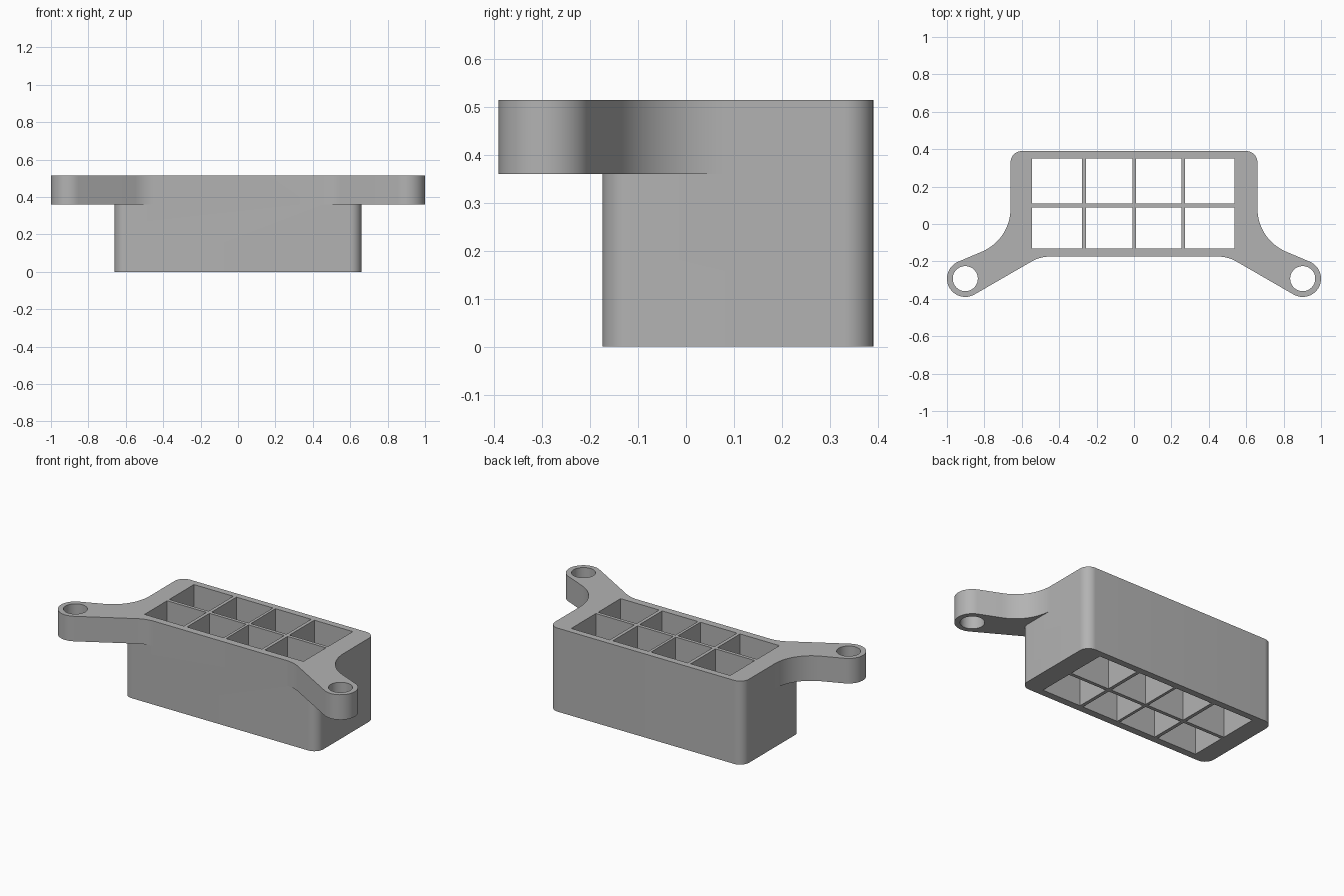
import bpy, bmesh
from math import sin, cos, tan, pi, radians
from mathutils import Vector

cube = bpy.data.objects.get("Cube")
if cube:
    bpy.data.objects.remove(cube)

TOP, EAR_Z = 0.514, 0.36
HALF_X, FRONT, BACK = 0.66, -0.174, 0.39
EAR = Vector((0.902, -0.292))
EAR_R, HOLE_R = 0.098, 0.067

grey = bpy.data.materials.new("plain grey")
grey.use_nodes = True
colour = (0.45, 0.45, 0.45, 1)
grey.diffuse_color = colour
grey.node_tree.nodes["Principled BSDF"].inputs["Base Color"].default_value = colour


def fillet(corners, steps=14):
    """Round each (x, y, radius) corner of a closed outline."""
    out = []
    for i, (x, y, r) in enumerate(corners):
        p = Vector((x, y))
        a = (Vector(corners[i - 1][:2]) - p).normalized()
        b = (Vector(corners[(i + 1) % len(corners)][:2]) - p).normalized()
        if r == 0:
            out.append(p)
            continue
        half = a.angle(b) / 2
        centre = p + (a + b).normalized() * (r / sin(half))
        start = p + a * (r / tan(half)) - centre
        end = p + b * (r / tan(half)) - centre
        turn = start.angle_signed(end)
        for k in range(steps + 1):
            t = -turn * k / steps
            out.append(centre + Vector((start.x * cos(t) - start.y * sin(t),
                                        start.x * sin(t) + start.y * cos(t))))
    return out


def circle(centre, r, n=48):
    return [centre + r * Vector((cos(2 * pi * i / n), sin(2 * pi * i / n))) for i in range(n)]


def prism(name, outline, z0, z1):
    bm = bmesh.new()
    face = bm.faces.new([bm.verts.new((p.x, p.y, z0)) for p in outline])
    new = bmesh.ops.extrude_face_region(bm, geom=[face])["geom"]
    bmesh.ops.translate(bm, vec=(0, 0, z1 - z0),
                        verts=[v for v in new if isinstance(v, bmesh.types.BMVert)])
    bmesh.ops.recalc_face_normals(bm, faces=bm.faces)
    mesh = bpy.data.meshes.new(name)
    bm.to_mesh(mesh)
    bm.free()
    mesh.materials.append(grey)
    obj = bpy.data.objects.new(name, mesh)
    bpy.context.collection.objects.link(obj)
    return obj


def combine(target, tool, operation):
    mod = target.modifiers.new(operation.lower(), "BOOLEAN")
    mod.object, mod.operation, mod.solver = tool, operation, "EXACT"
    bpy.context.view_layer.objects.active = target
    bpy.ops.object.modifier_apply(modifier=mod.name)
    bpy.data.objects.remove(tool)


# Top flange: half outline of the block and one swept ear, mirrored
up, low = radians(157), radians(150)          # edge directions towards the ear tip
up_dir, low_dir = Vector((-cos(up), -sin(up))), Vector((-cos(low), -sin(low)))
up_pt = EAR + EAR_R * Vector((sin(up), -cos(up)))
low_pt = EAR - EAR_R * Vector((sin(low), -cos(low)))
up_corner = up_pt + up_dir * ((HALF_X - up_pt.x) / up_dir.x)
low_corner = low_pt + low_dir * ((FRONT - low_pt.y) / low_dir.y)
right = fillet([(0, FRONT, 0), (*low_corner, 0.2), (*low_pt, 0), (*up_pt, 0),
                (*up_corner, 0.25), (HALF_X, BACK, 0.06), (0, BACK, 0)])
# Rounded ear end between the two straight edges
first, last = low - pi * 1.5, up - pi / 2
first = (low_pt - EAR).angle_signed(Vector((1, 0)))
last = (up_pt - EAR).angle_signed(Vector((1, 0)))
tip = [EAR + EAR_R * Vector((cos(a), sin(a)))
       for a in (first + (last - first) * k / 24 for k in range(1, 24))]
at = min(range(len(right)), key=lambda i: (right[i] - low_pt).length)
right[at + 1:at + 1] = tip
left = [Vector((-p.x, p.y)) for p in reversed(right[1:-1])]
flange = prism("flange", right + left, EAR_Z, TOP)

# Main block with rounded vertical corners
block = [(-HALF_X, FRONT, 0.06), (HALF_X, FRONT, 0.06),
         (HALF_X, BACK, 0.06), (-HALF_X, BACK, 0.06)]
holder = prism("compartment_holder", fillet(block), 0, TOP)
combine(holder, flange, "UNION")

# Compartments open right through
for x0, x1 in ((-0.545, -0.277), (-0.256, -0.007), (0.01, 0.253), (0.274, 0.536)):
    for y0, y1 in ((-0.13, 0.089), (0.11, 0.35)):
        box = [Vector(p) for p in ((x0, y0), (x1, y0), (x1, y1), (x0, y1))]
        combine(holder, prism("compartment_cutter", box, -0.1, 0.7), "DIFFERENCE")

# Mounting holes in the ears
for side in (-1, 1):
    hole = circle(Vector((side * EAR.x, EAR.y)), HOLE_R)
    combine(holder, prism("hole_cutter", hole, 0.2, 0.7), "DIFFERENCE")

bpy.ops.object.select_all(action="DESELECT")
holder.select_set(True)
bpy.context.view_layer.objects.active = holder
bpy.ops.object.shade_smooth_by_angle(angle=radians(30))
